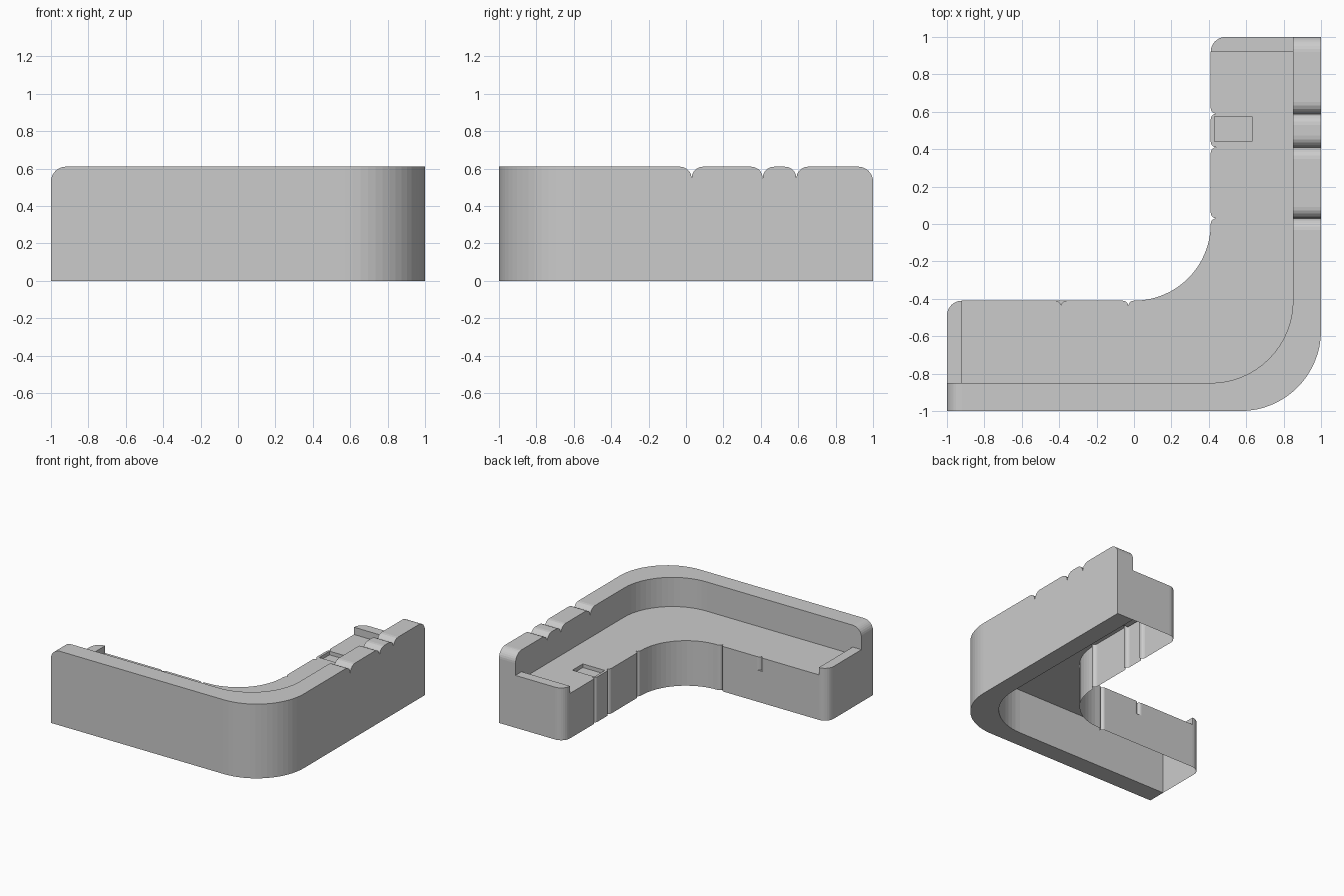
import bpy, bmesh, math

if "Cube" in bpy.data.objects:
    bpy.data.objects.remove(bpy.data.objects["Cube"])

SEAT, ARM, BACK = 0.37, 0.43, 0.61
grey = bpy.data.materials.new("grey fabric")
grey.diffuse_color = (0.6, 0.6, 0.6, 1)
grey.use_nodes = True
grey.node_tree.nodes["Principled BSDF"].inputs["Base Color"].default_value = grey.diffuse_color


def arc(cx, cy, r, a0, a1, n):
    return [(cx + r * math.cos(math.radians(a0 + (a1 - a0) * i / n)),
             cy + r * math.sin(math.radians(a0 + (a1 - a0) * i / n))) for i in range(n + 1)]


def notch(t, r, n=5):
    """Rounded V groove as (position, depth) pairs, centred at t."""
    half = [(-r + r * math.sin(math.pi / 2 * i / n), r - r * math.cos(math.pi / 2 * i / n))
            for i in range(n + 1)]
    return [(t + u, d) for u, d in half] + [(t - u, d) for u, d in half[-2::-1]]


def face(bm, pts):
    return bm.faces.new([bm.verts.new(p) for p in pts])


def wall(bm, path, z0, z1):
    for (ax, ay), (bx, by) in zip(path, path[1:]):
        face(bm, [(ax, ay, z0), (bx, by, z0), (bx, by, z1), (ax, ay, z1)])


def flat(bm, path, z):
    f = face(bm, [(x, y, z) for x, y in path])
    f.normal_update()
    if f.normal.z < 0:
        f.normal_flip()


def finish(bm, name, closed=False):
    bmesh.ops.remove_doubles(bm, verts=bm.verts, dist=1e-5)
    if closed:
        bmesh.ops.recalc_face_normals(bm, faces=bm.faces)
    me = bpy.data.meshes.new(name)
    bm.to_mesh(me)
    bm.free()
    me.materials.append(grey)
    ob = bpy.data.objects.new(name, me)
    bpy.context.collection.objects.link(ob)


# Backrest: L-shaped band of inner/outer stations with a varying top height
R = 0.08
stations = [((0.85, y), (1, y), BACK - R + z - 1 + 1) for y, z in arc(1 - R, 0, R, 0, 90, 8)]
for t in (0.59, 0.41, 0.03):
    stations += [((0.85, y), (1, y), BACK - d) for y, d in reversed(notch(t, 0.062))]
stations += [(a, b, BACK) for a, b in zip(arc(0.41, -0.41, 0.44, 0, -90, 16),
                                          arc(0.57, -0.57, 0.43, 0, -90, 16))]
stations += [((x, -0.85), (x, -1), BACK - R + z) for x, z in arc(-1 + R, 0, R, 90, 180, 8)]
bm = bmesh.new()
rings = []
for (ix, iy), (ox, oy), z in stations:
    rings.append([bm.verts.new(p) for p in ((ix, iy, 0), (ox, oy, 0), (ox, oy, z), (ix, iy, z))])
for a, b in zip(rings, rings[1:]):
    for k in range(4):
        bm.faces.new((a[k], b[k], b[(k + 1) % 4], a[(k + 1) % 4]))
bm.faces.new(rings[0])
bm.faces.new(rings[-1][::-1])
finish(bm, "backrest", True)

# Seat base: open-bottomed shell with grooved front
right_front = [(0.41, 0.92)]
for t in (0.59, 0.41, 0.03):
    right_front += [(0.41 + d, y) for y, d in reversed(notch(t, 0.03))]
right_front += arc(0, 0, 0.41, 0, -90, 16)
right_front += [(x, -0.41 - d) for x, d in reversed(notch(-0.03, 0.03))]
short_groove = [(x, -0.41 - d) for x, d in reversed(notch(-0.39, 0.03))]
left_end = (-0.92, -0.41)
first = right_front + [short_groove[0]]
last = [short_groove[-1], left_end]
bm = bmesh.new()
wall(bm, first, 0, SEAT)
wall(bm, short_groove, 0.26, SEAT)
wall(bm, [short_groove[0], short_groove[-1]], 0, 0.26)
flat(bm, short_groove, 0.26)
wall(bm, last, 0, SEAT)

# Console recess in the seat
recess = [(0.43, 0.44), (0.43, 0.575), (0.63, 0.575), (0.63, 0.44)]
wall(bm, recess + recess[:1], SEAT - 0.03, SEAT)
flat(bm, recess, SEAT - 0.03)

# Seat top, filled around the recess
outline = first + short_groove[1:] + [left_end, (-0.92, -0.85)]
outline += arc(0.41, -0.41, 0.44, -90, 0, 16) + [(0.85, 0.92)]
top = bmesh.new()
for loop in (outline, recess):
    loop = [p for i, p in enumerate(loop) if math.dist(p, loop[i - 1]) > 1e-5]
    vs = [top.verts.new((x, y, SEAT)) for x, y in loop]
    for i, v in enumerate(vs):
        top.edges.new((vs[i - 1], v))
bmesh.ops.triangle_fill(top, edges=top.edges[:], use_beauty=True, normal=(0, 0, 1))
for f in top.faces:
    flat(bm, [v.co.xy for v in f.verts], SEAT)
top.free()
finish(bm, "seat")

# Low arms at both ends, open below
for name, outer, inner in (
        ("right_arm", [(0.85, 1)] + arc(0.49, 0.92, 0.08, 90, 180, 8), [(0.41, 0.92), (0.85, 0.92)]),
        ("left_arm", arc(-0.92, -0.49, 0.08, 90, 180, 8) + [(-1, -0.85)],
         [(-0.92, -0.85), (-0.92, -0.41)])):
    bm = bmesh.new()
    wall(bm, outer, 0, ARM)
    wall(bm, inner, SEAT, ARM)
    flat(bm, outer + [p for p in inner if min(math.dist(p, q) for q in outer) > 1e-4], ARM)
    finish(bm, name)
